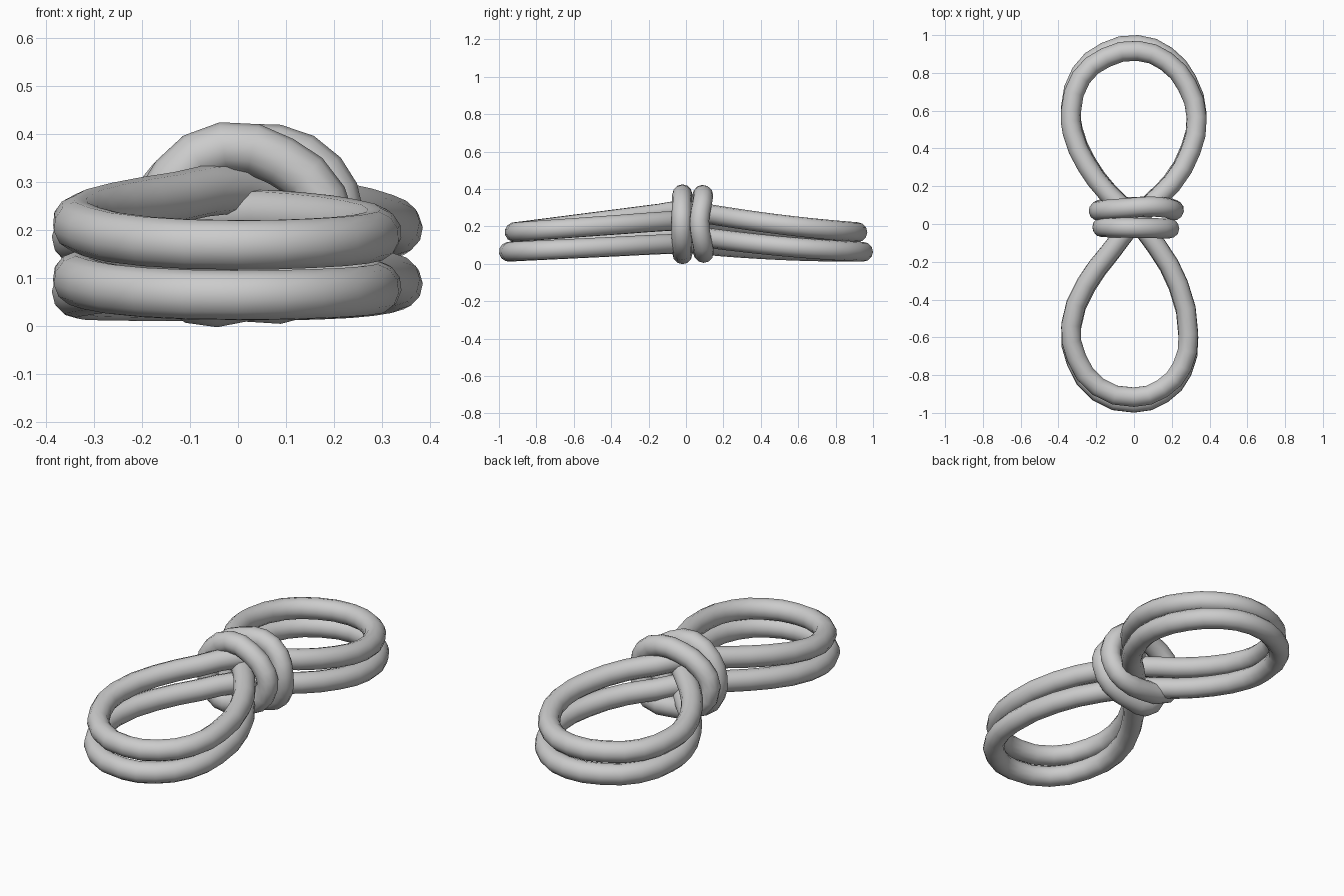
import bpy

if "Cube" in bpy.data.objects:
    bpy.data.objects.remove(bpy.data.objects["Cube"])

ROPE = 0.053


def rope(name, pts):
    """Closed round rope through the given points, turned into a smooth mesh."""
    cu = bpy.data.curves.new(name, 'CURVE')
    cu.dimensions = '3D'
    cu.resolution_u = 2
    cu.bevel_depth = ROPE
    cu.bevel_resolution = 4
    sp = cu.splines.new('BEZIER')
    sp.bezier_points.add(len(pts) - 1)
    for bp, p in zip(sp.bezier_points, pts):
        bp.co = p
        bp.handle_left_type = bp.handle_right_type = 'AUTO'
    sp.use_cyclic_u = True
    ob = bpy.data.objects.new(name, cu)
    bpy.context.collection.objects.link(ob)
    bpy.ops.object.select_all(action='DESELECT')
    ob.select_set(True)
    bpy.context.view_layer.objects.active = ob
    bpy.ops.object.convert(target='MESH')
    bpy.ops.object.shade_smooth()


# Figure-eight plan: the strand crossing on top, then the one crossing below
OVER = [(0.02, .947), (.17, .89), (.28, .76), (.332, .58), (.3, .4), (.2, .22),
        (.1, .12), (-.01, 0), (-.125, -.15), (-.255, -.33), (-.333, -.55),
        (-.305, -.73), (-.19, -.89)]
UNDER = [(0, -.947), (.15, -.9), (.255, -.78), (.288, -.6), (.235, -.33),
         (.12, -.12), (0, .03), (-.14, .17), (-.25, .32), (-.325, .5),
         (-.333, .62), (-.28, .8), (-.15, .91)]


def figure_eight(name, z_end, z_over, z_under, sy):
    pts = []
    for strand, zc in ((OVER, z_over), (UNDER, z_under)):
        for x, y in strand:
            t = 1 - abs(y) / .947
            z = z_end + (zc - z_end) * t
            if y > 0:  # the back loop sags a little halfway out
                z -= .05 * t * (1 - t)
            pts.append((x, y * sy, z))
    rope(name, pts)


# Two stacked loops of rope
figure_eight("lower_rope_loop", .064, .155, .11, 1.0)
figure_eight("upper_rope_loop", .169, .287, .235, .968)

# Two coils binding the middle
rope("front_coil", [(x, -.02 - .02 * x, z) for x, z in [
    (-.167, .22), (-.13, .31), (-.03, .372), (.09, .343), (.175, .265),
    (.185, .19), (.13, .1), (0, .06), (-.09, .056), (-.155, .13)]])
rope("back_coil", [(x, .08 + .03 * x + dy, z) for x, z, dy in [
    (-.187, .21, -.005), (-.14, .3, 0), (-.03, .355, .005), (.08, .367, .01),
    (.175, .315, 0), (.21, .23, -.015), (.2, .14, -.005), (.145, .073, .01),
    (.02, .062, .01), (-.14, .105, .01)]])
